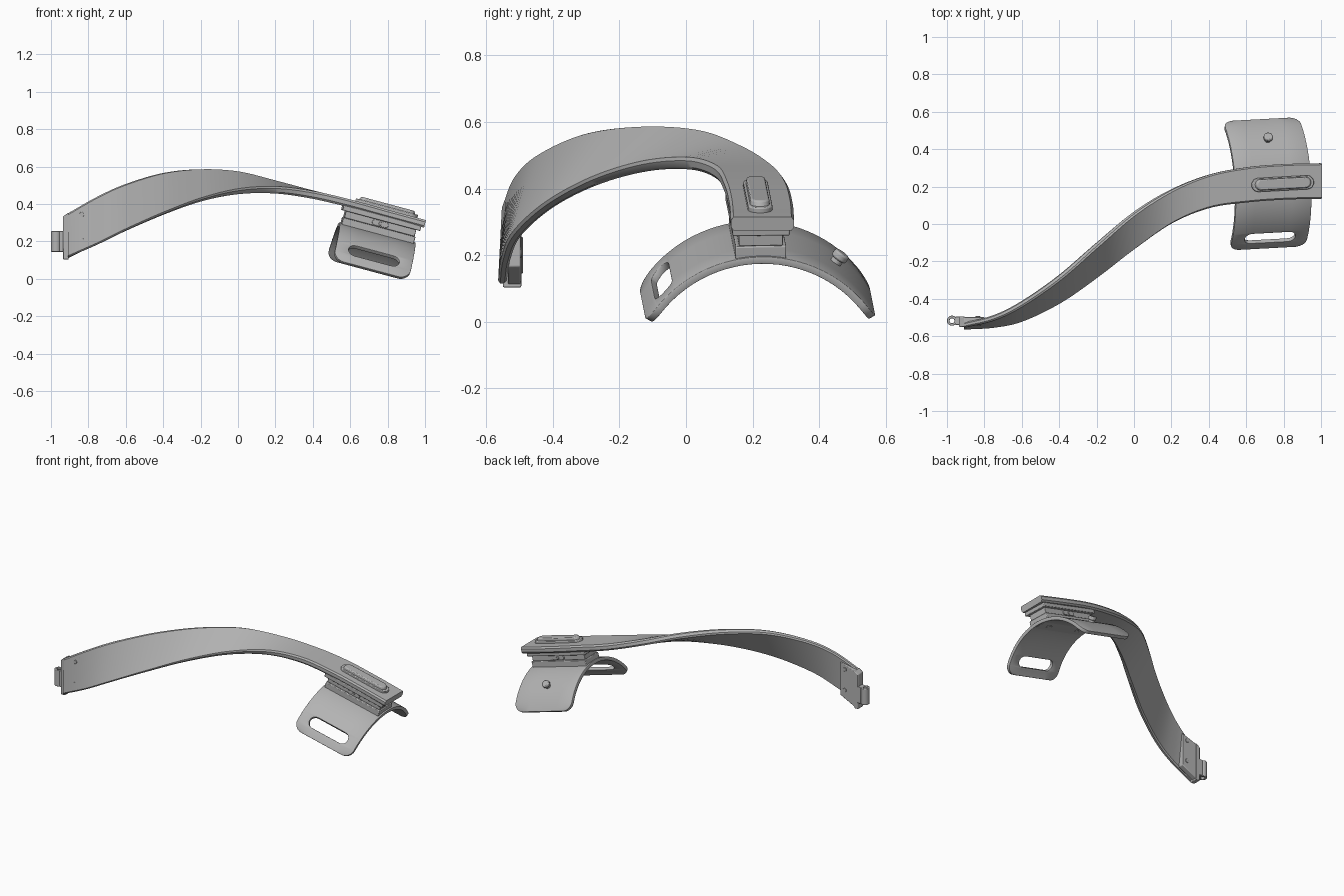
import bpy
import bmesh
from math import sin, cos, pi, radians, sqrt
from mathutils import Matrix, Vector

cube = bpy.data.objects.get("Cube")
if cube:
    bpy.data.objects.remove(cube)

GREY = (0.45, 0.45, 0.45, 1)
metal = bpy.data.materials.new("satin grey")
metal.use_nodes = True
metal.diffuse_color = GREY
metal.node_tree.nodes["Principled BSDF"].inputs["Base Color"].default_value = GREY


def finish(name, bm, bevel=0.0, solid=0.0, matrix=Matrix()):
    """Turn a bmesh into a shaded object with optional thickness and bevel."""
    bmesh.ops.recalc_face_normals(bm, faces=bm.faces) if not solid else None
    for f in bm.faces:
        f.smooth = True
    mesh = bpy.data.meshes.new(name)
    bm.to_mesh(mesh)
    bm.free()
    mesh.set_sharp_from_angle(angle=radians(35))
    mesh.materials.append(metal)
    obj = bpy.data.objects.new(name, mesh)
    bpy.context.collection.objects.link(obj)
    obj.matrix_world = matrix
    if solid:
        mod = obj.modifiers.new("thickness", 'SOLIDIFY')
        mod.thickness, mod.offset = solid, -1
    if bevel:
        mod = obj.modifiers.new("soft edges", 'BEVEL')
        mod.width, mod.segments = bevel, 2
        mod.limit_method, mod.angle_limit = 'ANGLE', radians(40)
    return obj


def prism(name, outline, low, high, matrix=Matrix(), bevel=0.0, taper=1.0):
    """Extrude a flat outline from low to high along local z."""
    bm = bmesh.new()
    a = [bm.verts.new((x, y, low)) for x, y in outline]
    b = [bm.verts.new((x * taper, y * taper, high)) for x, y in outline]
    bm.faces.new(a[::-1])
    bm.faces.new(b)
    for i in range(len(a)):
        j = (i + 1) % len(a)
        bm.faces.new((a[i], a[j], b[j], b[i]))
    return finish(name, bm, bevel, matrix=matrix)


def rect(w, h):
    return [(-w, -h), (w, -h), (w, h), (-w, h)]


def capsule(half, r, n=10):
    """Outline of a slot shape; half = 0 gives a circle."""
    right = [(half + r * cos(t), r * sin(t)) for t in
             (-pi / 2 + pi * k / n for k in range(n + 1))]
    left = [(-x, -y) for x, y in right]
    pts = right + left
    return pts if half else right[:-1] + left[:-1]


def tube(name, outer, inner, low, high, matrix):
    """Ring with a real hole through it."""
    bm = bmesh.new()
    n = 24
    rings = [[bm.verts.new((r * cos(2 * pi * k / n), r * sin(2 * pi * k / n), z)) for k in range(n)]
             for r, z in ((outer, low), (outer, high), (inner, high), (inner, low))]
    for i in range(4):
        p, q = rings[i], rings[(i + 1) % 4]
        for k in range(n):
            m = (k + 1) % n
            bm.faces.new((p[k], p[m], q[m], q[k]))
    return finish(name, bm, 0.003, matrix=matrix)


# Twisted arm: x, then y and z of the upper edge, y and z of the lower edge
RAILS = [(-0.91, -0.540, 0.350, -0.552, 0.115),
         (-0.75, -0.500, 0.440, -0.542, 0.185),
         (-0.60, -0.425, 0.506, -0.510, 0.258),
         (-0.40, -0.285, 0.563, -0.415, 0.345),
         (-0.20, -0.110, 0.580, -0.280, 0.418),
         (0.00, 0.060, 0.562, -0.130, 0.464),
         (0.20, 0.183, 0.508, 0.005, 0.474),
         (0.40, 0.263, 0.452, 0.085, 0.449),
         (0.60, 0.303, 0.403, 0.115, 0.403),
         (0.80, 0.320, 0.348, 0.130, 0.348),
         (1.00, 0.325, 0.294, 0.135, 0.294)]


def spline(keys, steps):
    keys = [Vector(k) for k in keys]
    ext = [2 * keys[0] - keys[1]] + keys + [2 * keys[-1] - keys[-2]]
    out = []
    for i in range(1, len(ext) - 2):
        a, b, c, d = ext[i - 1:i + 3]
        for s in range(steps):
            t = s / steps
            out.append(b + (c - a) * (t / 2) + (2 * a - 5 * b + 4 * c - d) * (t * t / 2)
                       + (3 * b - a - 3 * c + d) * (t ** 3 / 2))
    return out + [keys[-1]]


rows = spline(RAILS, 8)
upper = [Vector((r[0], r[1], r[2])) for r in rows]
lower = [Vector((r[0], r[3], r[4])) for r in rows]
bm = bmesh.new()
loops = []
last = len(rows) - 1
for i in range(last + 1):
    mid, half = (upper[i] + lower[i]) / 2, (upper[i] - lower[i]) / 2
    i0, i1 = max(i - 1, 0), min(i + 1, last)
    along = upper[i1] + lower[i1] - upper[i0] - lower[i0]
    normal = along.cross(half).normalized()
    t = 0.013 + 0.008 * min(1, i / last * 1.4)
    c = 1 - 0.008 / half.length
    section = ((1, .5), (c, 1), (-c, 1), (-1, .5), (-1, -.5), (-c, -1), (c, -1), (1, -.5))
    loops.append([bm.verts.new(mid + half * a + normal * t * b) for a, b in section])
for p, q in zip(loops, loops[1:]):
    for k in range(8):
        m = (k + 1) % 8
        bm.faces.new((p[k], p[m], q[m], q[k]))
bm.faces.new(loops[0])
bm.faces.new(loops[-1])
finish("twisted_arm", bm)

# Hinge end: local z of the upright frame points to the front
UPRIGHT = Matrix.Rotation(radians(90), 4, 'X')
prism("hinge_plate", [(-0.92, 0.105), (-0.80, 0.165), (-0.80, 0.385), (-0.92, 0.345)],
      0.497, 0.535, UPRIGHT, 0.004)
prism("hinge_flange", [(-0.935, 0.103), (-0.905, 0.103), (-0.905, 0.355), (-0.935, 0.335)],
      0.495, 0.55, UPRIGHT, 0.004)
prism("hinge_tab", [(-0.955, 0.145), (-0.925, 0.145), (-0.925, 0.255), (-0.955, 0.255)],
      0.495, 0.54, UPRIGHT, 0.003)
tube("hinge_knuckle", 0.027, 0.013, 0.145, 0.255, Matrix.Translation((-0.973, -0.517, 0)))
for z in (0.205, 0.345):
    prism("hinge_rivet", capsule(0, 0.013), 0.493, 0.556 if z < 0.3 else 0.544,
          UPRIGHT @ Matrix.Translation((-0.835, z, 0)), 0.002)

# Sloped frame shared by the cuff, slide block and ridge, origin on the cuff crown
SLOPE = (Matrix.Translation((0.745, 0.215, 0.249)) @ Matrix.Rotation(radians(15), 4, 'Y')
         @ Matrix.Rotation(radians(3), 4, 'Z'))

# Slide block under the arm
prism("slide_foot", rect(0.2, 0.076), -0.025, 0.03, SLOPE, 0.004)
prism("slide_neck", rect(0.195, 0.066), 0.03, 0.072, SLOPE, 0.003)
prism("slide_rail", rect(0.215, 0.086), 0.066, 0.095, SLOPE, 0.004)
for side in (-1, 1):
    face = SLOPE @ Matrix.Translation((0, side * 0.064, 0.049)) @ Matrix.Rotation(-side * pi / 2, 4, 'X')
    prism("slide_latch", capsule(0.03, 0.015), 0, 0.009, face, 0.002)
    prism("latch_button", capsule(0, 0.009), 0, 0.014, face, 0.002)

# Raised ridge on top of the arm
prism("ridge_base", capsule(0.135, 0.037), 0.11, 0.146, SLOPE @ Matrix.Translation((0.015, 0, 0)), 0.004)
prism("ridge_top", capsule(0.128, 0.03), 0.14, 0.162, SLOPE @ Matrix.Translation((0.015, 0, 0)),
      0.005, 0.93)

# Curved cuff: rows run round the arc in degrees, with round corners and a strap slot
R, END, WIDE, CORNER = 0.4, 60, 0.21, 8.6
SLOT, SLOT_HALF = -46.5, 5.3
slot_rows = [SLOT - SLOT_HALF * cos(pi * k / 10) for k in range(11)]
corner_rows = [END - CORNER + CORNER * sin(pi * k / 12) for k in range(7)]
arc = [-40 + 4 * k for k in range(23)] + slot_rows + corner_rows + [-t for t in corner_rows]
arc = sorted({round(t, 3) for t in arc})


def round_part(offset, size):
    return radians(1) * R * sqrt(max(size * size - offset * offset, 0))


bm = bmesh.new()
grid = []
for t in arc:
    over = max(abs(t) - (END - CORNER), 0)
    edge = WIDE - radians(CORNER) * R + round_part(over, CORNER)
    gap = 0.103 + round_part(t - SLOT, SLOT_HALF)
    a = radians(t)
    grid.append([bm.verts.new((u, R * sin(a), R * cos(a) - R)) for u in (-edge, -gap, gap, edge)])
for i in range(len(arc) - 1):
    in_slot = abs((arc[i] + arc[i + 1]) / 2 - SLOT) < SLOT_HALF
    for k in range(3):
        if not (in_slot and k == 1):
            p, q = grid[i], grid[i + 1]
            bm.faces.new((p[k], p[k + 1], q[k + 1], q[k]))
finish("cuff", bm, 0.005, 0.022, SLOPE)


def on_cuff(u, degrees):
    return (SLOPE @ Matrix.Translation((u, 0, -R)) @ Matrix.Rotation(-radians(degrees), 4, 'X')
            @ Matrix.Translation((0, 0, R)))


# Strap stud on the rear flap and screw heads inside the cuff
prism("stud_stem", capsule(0, 0.018), -0.01, 0.02, on_cuff(0, 36))
prism("stud_head", capsule(0, 0.025), 0.012, 0.036, on_cuff(0, 36), 0.006)
for u in (-0.12, 0.12):
    prism("cuff_screw", capsule(0, 0.018), -0.028, -0.015, on_cuff(u, 0), 0.003)
